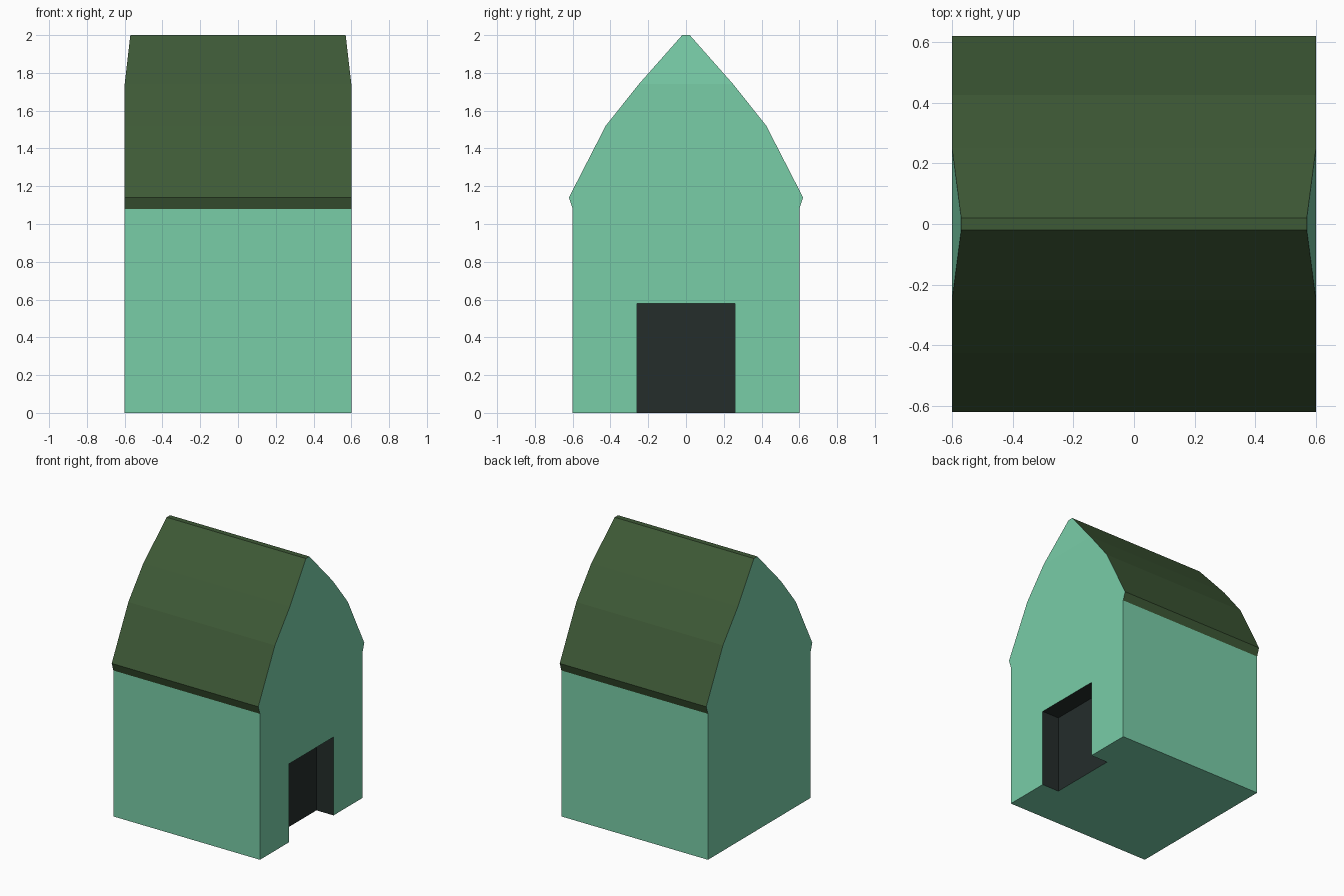
import bpy, bmesh

if "Cube" in bpy.data.objects:
    bpy.data.objects.remove(bpy.data.objects["Cube"])

W = 0.6                                   # half length of the house along x
DOOR_Y, DOOR_Z, DOOR_X = 0.26, 0.58, 0.46  # doorway half width, height, back wall
# Right half of the roof section, eave to ridge: (y, z, half length)
ROOF = [(0.6, 1.08, W), (0.62, 1.14, W), (0.425, 1.52, W),
        (0.25, 1.74, W), (0.02, 2.0, 0.57)]
SECTION = ROOF + [(-y, z, x) for y, z, x in reversed(ROOF)]


def material(name, color):
    m = bpy.data.materials.new(name)
    m.diffuse_color = (*color, 1)
    m.use_nodes = True
    m.node_tree.nodes["Principled BSDF"].inputs["Base Color"].default_value = m.diffuse_color
    return m


def build(name, polygons, mat):
    bm = bmesh.new()
    for poly in polygons:
        bm.faces.new([bm.verts.new(p) for p in poly])
    bmesh.ops.remove_doubles(bm, verts=bm.verts, dist=1e-5)
    mesh = bpy.data.meshes.new(name)
    bm.to_mesh(mesh)
    bm.free()
    mesh.materials.append(mat)
    ob = bpy.data.objects.new(name, mesh)
    bpy.context.collection.objects.link(ob)
    return ob


mint = material("mint_wall", (0.19, 0.61, 0.39))
green = material("dark_green_roof", (0.048, 0.10, 0.037))
dark = material("dark_doorway", (0.018, 0.026, 0.024))

# Roof: strips between neighbouring section points, from end to end
build("roof", [[(x0, y0, z0), (x1, y1, z1), (-x1, y1, z1), (-x0, y0, z0)]
               for (y0, z0, x0), (y1, z1, x1) in zip(SECTION, SECTION[1:])], green)

# Walls: long sides, gable ends with tilted tips, floor with door notch
notch = [(-DOOR_Y, 0), (-DOOR_Y, DOOR_Z), (DOOR_Y, DOOR_Z), (DOOR_Y, 0)]
lower = [(y, z) for y, z, x in SECTION if z < 1.9]
front = [(-W, 0)] + notch + [(W, 0)] + lower
back = [(-W, 0), (W, 0)] + lower
tip = [p for p in SECTION if p[1] > 1.7]
walls = [[(W, y, z) for y, z in front],
         [(-W, y, z) for y, z in reversed(back)],
         [(x, y, z) for y, z, x in tip],
         [(-x, y, z) for y, z, x in reversed(tip)],
         [(-W, -W, 0), (W, -W, 0), (W, -W, 1.08), (-W, -W, 1.08)],
         [(W, W, 0), (-W, W, 0), (-W, W, 1.08), (W, W, 1.08)],
         [(-W, -W, 0), (-W, W, 0), (W, W, 0), (W, DOOR_Y, 0), (DOOR_X, DOOR_Y, 0),
          (DOOR_X, -DOOR_Y, 0), (W, -DOOR_Y, 0), (W, -W, 0)]]
build("walls", walls, mint)

# Doorway recess: two jambs, lintel and back wall
recess = [[(W, y0, z0), (DOOR_X, y0, z0), (DOOR_X, y1, z1), (W, y1, z1)]
          for (y0, z0), (y1, z1) in zip(notch, notch[1:])]
recess.append([(DOOR_X, y, z) for y, z in reversed(notch)])
build("doorway", recess, dark)
